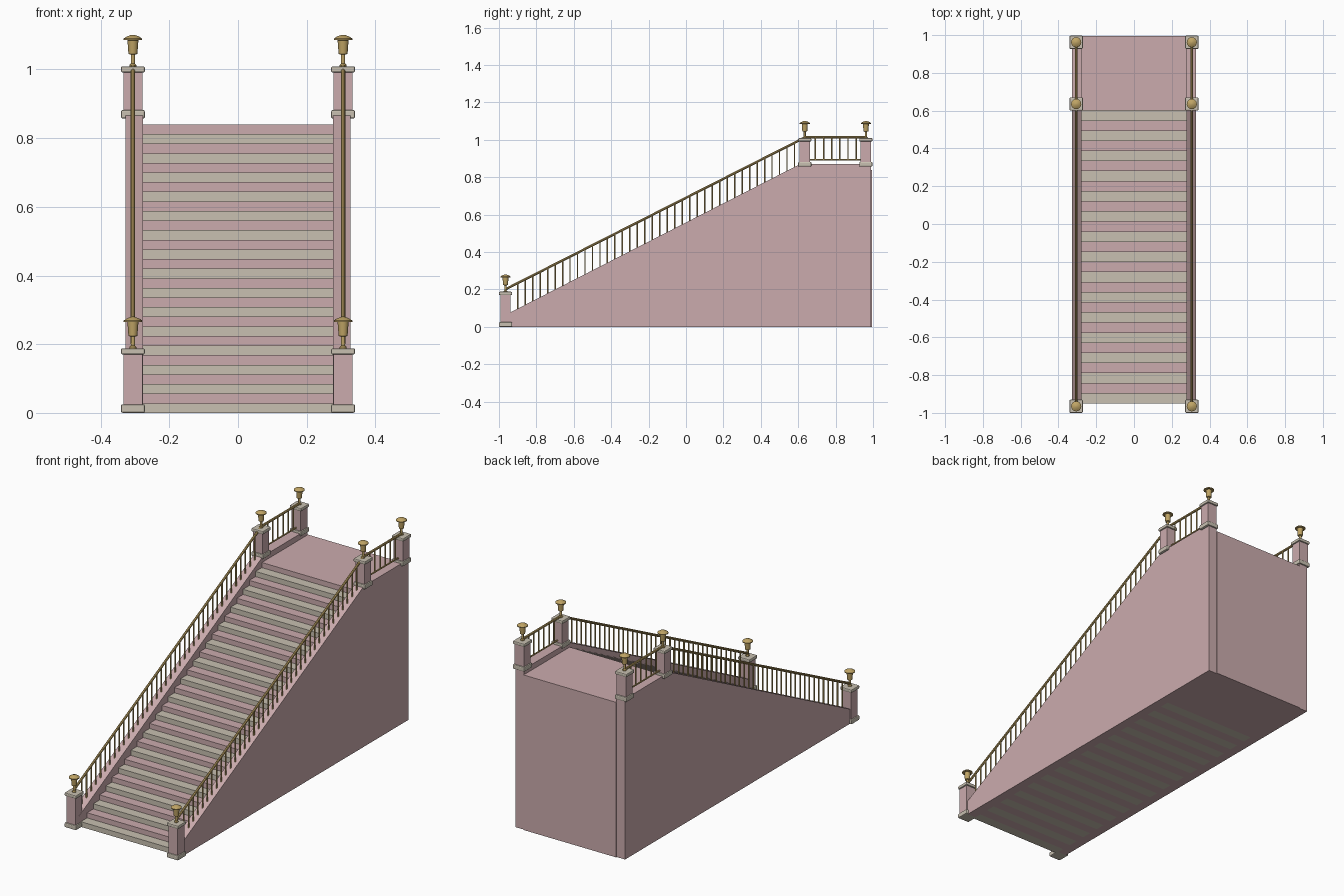
import bpy, bmesh
from math import pi, radians, cos, sin
from mathutils import Vector, Matrix

cube = bpy.data.objects.get("Cube")
if cube:
    bpy.data.objects.remove(cube, do_unlink=True)


def material(name, rgb):
    m = bpy.data.materials.new(name)
    m.use_nodes = True
    m.diffuse_color = (*rgb, 1)
    bsdf = next(n for n in m.node_tree.nodes if n.type == 'BSDF_PRINCIPLED')
    bsdf.inputs["Base Color"].default_value = (*rgb, 1)
    return m


PINK = material("pink stone", (0.60, 0.41, 0.42))
GREY = material("grey stone", (0.58, 0.53, 0.44))
BRASS = material("brass", (0.52, 0.37, 0.13))


def make(name, bm, mats, smooth=False):
    bmesh.ops.recalc_face_normals(bm, faces=bm.faces)
    me = bpy.data.meshes.new(name)
    bm.to_mesh(me)
    bm.free()
    for m in mats:
        me.materials.append(m)
    ob = bpy.data.objects.new(name, me)
    bpy.context.collection.objects.link(ob)
    if smooth:
        bpy.ops.object.select_all(action='DESELECT')
        ob.select_set(True)
        bpy.context.view_layer.objects.active = ob
        bpy.ops.object.shade_smooth_by_angle(angle=radians(35))
    return ob


def box(bm, x, y, z, mat=0, bevel=0):
    """Add a box from (min, max) pairs."""
    size = [b - a for a, b in (x, y, z)]
    mid = [(a + b) / 2 for a, b in (x, y, z)]
    part = bmesh.new()
    bmesh.ops.create_cube(part, size=1, matrix=Matrix.Translation(mid) @ Matrix.Diagonal((*size, 1)))
    if bevel:
        bmesh.ops.bevel(part, geom=part.edges[:], offset=bevel, segments=2,
                        affect='EDGES', profile=0.5)
    for f in part.faces:
        f.material_index = mat
    tmp = bpy.data.meshes.new("part")
    part.to_mesh(tmp)
    part.free()
    bm.from_mesh(tmp)
    bpy.data.meshes.remove(tmp)


def rod(bm, a, b, r, sides=8):
    a, b = Vector(a), Vector(b)
    d = b - a
    turn = d.to_track_quat('Z', 'Y').to_matrix().to_4x4()
    bmesh.ops.create_cone(bm, cap_ends=True, segments=sides, radius1=r, radius2=r,
                          depth=d.length, matrix=Matrix.Translation((a + b) / 2) @ turn)


def lathe(bm, profile, at, sides=16):
    rings = [[bm.verts.new(Vector(at) + Vector((r * cos(2 * pi * i / sides),
                                                r * sin(2 * pi * i / sides), z)))
              for i in range(sides)] for r, z in profile]
    for lo, hi in zip(rings, rings[1:]):
        for i in range(sides):
            j = (i + 1) % sides
            bm.faces.new((lo[i], lo[j], hi[j], hi[i]))
    bm.faces.new(rings[0][::-1])
    bm.faces.new(rings[-1])


# Steps: alternating full-height blocks, the last one is the landing
STEPS, RISE, FRONT, LANDING, BACK = 30, 0.028, -0.95, 0.6, 0.995
run = (LANDING - FRONT) / (STEPS - 1)
bm = bmesh.new()
for i in range(STEPS):
    y0 = FRONT + i * run
    y1 = BACK if i == STEPS - 1 else y0 + run
    box(bm, (-0.278, 0.278), (y0, y1), (0, (i + 1) * RISE), mat=(i + 1) % 2)
make("steps_and_landing", bm, [PINK, GREY])

RAIL_X = 0.306
POST_Y = {"bottom": -0.965, "top_front": 0.635, "top_back": 0.962}
LAMP = [(0.010, 0), (0.010, 0.006), (0.006, 0.010), (0.006, 0.036), (0.013, 0.038),
        (0.016, 0.078), (0.027, 0.079), (0.027, 0.083), (0.018, 0.089), (0.004, 0.094)]


def wall_top(y):
    return min(0.077 + (y + 0.94) * 0.512, 0.87)


def rail_z(y):
    return min(0.201 + (y + 0.965) * 0.507, 1.014)


for side, s in (("left", 1), ("right", -1)):
    x = s * RAIL_X

    # Solid side wall with sloped top
    bm = bmesh.new()
    bend = 0.609
    outline = [(-0.965, 0), (0.99, 0), (0.99, 0.87), (bend, 0.87), (-0.965, wall_top(-0.965))]
    face = bm.faces.new([bm.verts.new((s * 0.277, y, z)) for y, z in outline])
    ext = bmesh.ops.extrude_face_region(bm, geom=[face])
    moved = [v for v in ext["geom"] if isinstance(v, bmesh.types.BMVert)]
    bmesh.ops.translate(bm, verts=moved, vec=(s * 0.051, 0, 0))
    make(side + "_side_wall", bm, [PINK])

    # Posts with grey base and cap, and a brass lamp on each
    for place, y in POST_Y.items():
        z0, z1 = (0.0, 0.188) if place == "bottom" else (0.857, 1.009)
        bm = bmesh.new()
        for half, lo, hi, mat, bev in ((0.028, z0 + 0.01, z1 - 0.01, 0, 0),
                                       (0.035, z0, z0 + 0.025, 1, 0.005),
                                       (0.035, z1 - 0.018, z1, 1, 0.005)):
            box(bm, (x - half, x + half), (y - half, y + half), (lo, hi), mat, bev)
        make(f"{side}_{place}_post", bm, [PINK, GREY])
        bm = bmesh.new()
        lathe(bm, LAMP, (x, y, z1 - 0.002))
        make(f"{side}_{place}_lamp", bm, [BRASS], smooth=True)

    # Handrail: sloped run, level run and thin lower rail on the landing
    lo, mid, hi = POST_Y.values()
    bm = bmesh.new()
    rod(bm, (x, lo, rail_z(lo)), (x, mid, rail_z(mid)), 0.0065)
    rod(bm, (x, mid, 1.014), (x, hi, 1.014), 0.0065)
    rod(bm, (x, mid, 0.893), (x, hi, 0.893), 0.004)
    make(side + "_handrail", bm, [BRASS], smooth=True)

    # Balusters
    bm = bmesh.new()
    for i in range(38):
        y = -0.9 + i * 0.04
        rod(bm, (x, y, wall_top(y) - 0.005), (x, y, rail_z(y)), 0.0038, 6)
    for i in range(6):
        y = 0.692 + i * 0.0435
        rod(bm, (x, y, 0.89), (x, y, 1.014), 0.0038, 6)
    make(side + "_balusters", bm, [BRASS], smooth=True)
